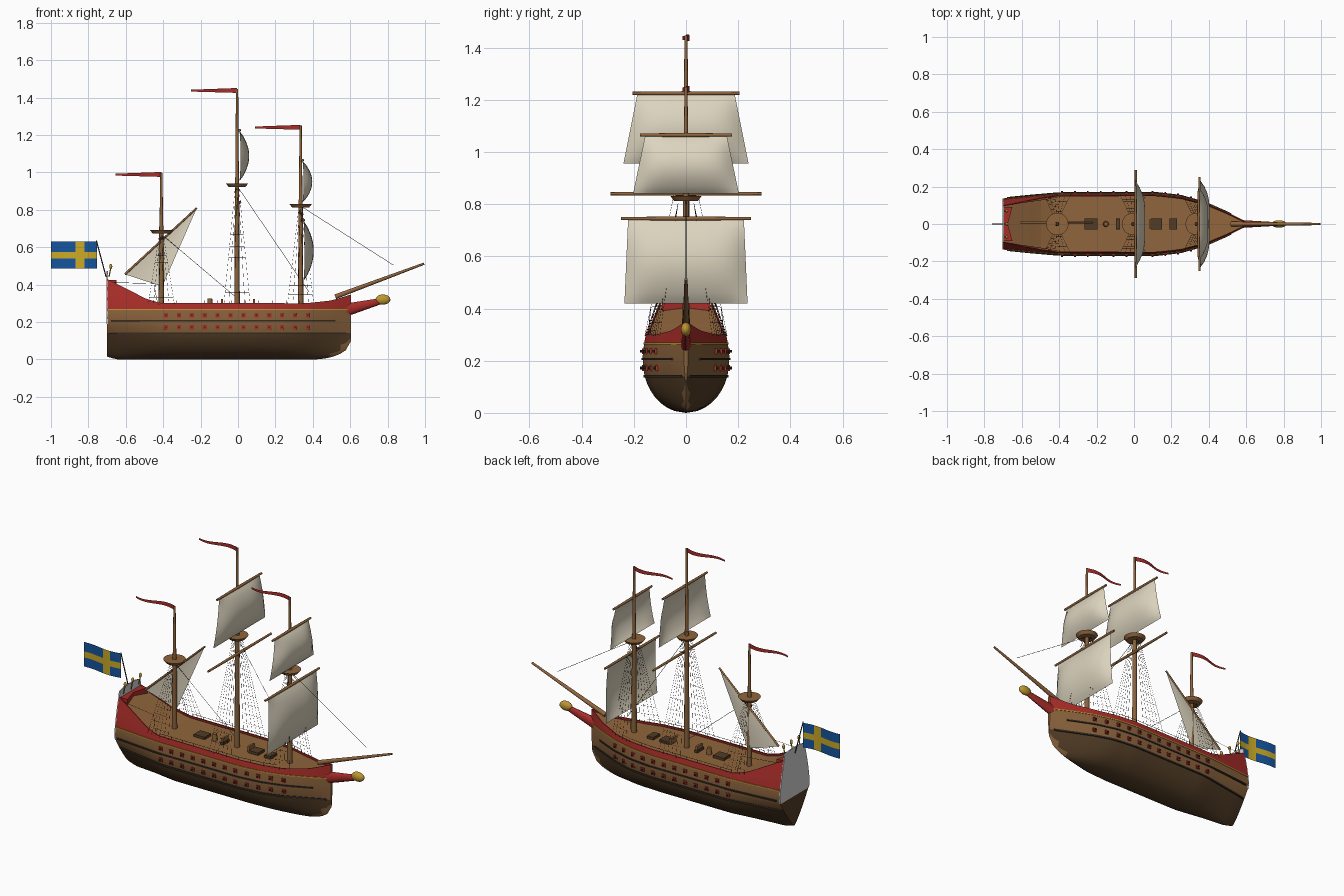
import bpy, bmesh, math
from mathutils import Vector

cube = bpy.data.objects.get("Cube")
if cube:
    bpy.data.objects.remove(cube)


def material(name, *rgb):
    m = bpy.data.materials.new(name)
    m.use_nodes = True
    m.diffuse_color = (*rgb, 1)
    m.node_tree.nodes["Principled BSDF"].inputs["Base Color"].default_value = (*rgb, 1)
    return m


HULL = material("hull brown", .25, .122, .045)
WOOD = material("spar wood", .28, .13, .046)
DARK = material("dark planking", .085, .046, .019)
RED = material("red paint", .39, .026, .022)
GOLD = material("gilding", .52, .31, .03)
SAIL = material("sail cloth", .72, .66, .52)
GREY = material("stern grey", .66, .66, .66)
ROPE = material("tarred rope", .035, .025, .017)
BLUE = material("flag blue", .008, .09, .34)
YELLOW = material("flag yellow", .6, .4, .02)


def add(name, verts, faces, mats, rule=None, smooth=None):
    me = bpy.data.meshes.new(name)
    me.from_pydata(verts, [], faces)
    for m in mats:
        me.materials.append(m)
    bm = bmesh.new()
    bm.from_mesh(me)
    bmesh.ops.recalc_face_normals(bm, faces=bm.faces)
    for f in bm.faces:
        f.smooth = smooth is not None
        if rule:
            f.material_index = rule(f.calc_center_median())
    bm.to_mesh(me)
    bm.free()
    if smooth:
        me.set_sharp_from_angle(angle=math.radians(smooth))
    ob = bpy.data.objects.new(name, me)
    bpy.context.collection.objects.link(ob)


def grid(name, rows, mats, rule=None, smooth=None, caps=False, wrap=False):
    n = len(rows[0])
    verts = [p for r in rows for p in r]
    faces = [(i*n + j, i*n + (j+1) % n, (i+1)*n + (j+1) % n, (i+1)*n + j)
             for i in range(len(rows) - 1) for j in range(n if wrap else n - 1)]
    if caps:
        faces += [tuple(range(n)), tuple(range(len(verts) - n, len(verts)))]
    add(name, verts, faces, mats, rule, smooth)


def rod(name, a, b, r1, r2, mat, sides=12, squash=1):
    a, b = Vector(a), Vector(b)
    q = (b - a).to_track_quat('Z', 'Y')
    rows = []
    for c, r in ((a, r1), (b, r2)):
        ring = []
        for k in range(sides):
            t = math.tau * k / sides
            p = c + q @ Vector((r * math.cos(t), r * math.sin(t), 0))
            ring.append((p.x, p.y * squash, p.z))
        rows.append(ring)
    grid(name, rows, [mat], smooth=40, caps=True, wrap=True)


def box(name, c, s, mat):
    rows = [[(c[0] + i*s[0]/2, c[1] + j*s[1]/2, c[2] + k*s[2]/2)
             for i, j in ((-1, -1), (1, -1), (1, 1), (-1, 1))] for k in (-1, 1)]
    grid(name, rows, [mat], caps=True, wrap=True)


def ball(name, c, s, mat):
    bpy.ops.mesh.primitive_uv_sphere_add(segments=16, ring_count=10, radius=1, location=c)
    ob = bpy.context.object
    ob.name, ob.scale = name, s
    ob.data.materials.append(mat)
    bpy.ops.object.shade_smooth()


def lines(name, paths, r, mat):
    cu = bpy.data.curves.new(name, 'CURVE')
    cu.dimensions, cu.bevel_depth, cu.bevel_resolution = '3D', r, 0
    for path in paths:
        sp = cu.splines.new('POLY')
        sp.points.add(len(path) - 1)
        for p, co in zip(sp.points, path):
            p.co = (*co, 1)
    cu.materials.append(mat)
    bpy.context.collection.objects.link(bpy.data.objects.new(name, cu))


def lerp_table(table, x):
    for (x0, v0), (x1, v1) in zip(table, table[1:]):
        if x <= x1:
            return v0 + (v1 - v0) * max(0, (x - x0) / (x1 - x0))
    return table[-1][1]


# Hull lines: beam, sheer, keel and section shape
BEAM = [(-.7, .137), (-.55, .152), (-.4, .165), (.12, .166), (.25, .151), (.38, .115),
        (.5, .062), (.57, .026), (.605, .008)]
SHEER = [(-.7, .43), (-.57, .365), (-.5, .328), (-.42, .302), (.36, .3), (.5, .315), (.605, .347)]


def sheer(x):
    return lerp_table(SHEER, x)


def keel(x):
    t = min(1, max(0, (x - .4) / .205))
    return .1 * (1 - math.sqrt(1 - t*t)) + .015 * max(0, (-.65 - x) / .05)


def half(x, z):
    k = keel(x)
    f = min(1, max(0, (z - k) / (.2 - k)))
    full = min(1, (x + .7) / .35, (.605 - x) / .3)
    shape = full * math.sqrt(1 - (1 - f)**2) + (1 - full) * f**.8
    tumble = 1 - .28 * (max(0, z - .22) / .21)**1.4
    return lerp_table(BEAM, x) * shape * tumble


def hull_colour(c):
    if c.x > .5 and abs(c.y) < .012 and c.z < .1:
        return 1
    return 0 if c.z < .139 else 1 if c.z < .264 else 2


XS = [-.7 + 1.305 * i / 45 for i in range(46)]
rows = []
for x in XS:
    k, s = keel(x), sheer(x)
    zs = [k + (.14 - k) * (i / 7)**1.5 for i in range(7)] + [.14, .18, .22, .265]
    zs += [.265 + (s - .265) * i / 3 for i in (1, 2, 3)]
    port = [(x, half(x, z), z) for z in zs]
    rows.append([(a, -b, c) for a, b, c in port[:0:-1]] + port)
grid("hull", rows, [DARK, HULL, RED], smooth=50, rule=hull_colour)
add("stem_post", rows[-1], [tuple(range(len(rows[-1])))], [HULL])
add("stern_planking", rows[0], [tuple(range(len(rows[0])))], [DARK])


# Deck inside the bulwarks, with red inner faces
def deck_z(x):
    return sheer(x) - .014


def deck_row(x):
    w = max(.002, half(x, deck_z(x)) - .005)
    return [(x, y, deck_z(x)) for y in (-w, 0, w)]


grid("deck", [deck_row(x) for x in XS], [WOOD])
for side in (-1, 1):
    grid("inner_bulwark", [[(x, side * half(x, sheer(x)), sheer(x)),
         (x, side * max(.002, half(x, sheer(x)) - .005), sheer(x)),
         (x, side * max(.002, half(x, deck_z(x)) - .005), deck_z(x))] for x in XS], [RED])


# Wales and gilded moulding that follow the sides
def moulding(name, z, h, out, mat, x0, x1):
    for side in (-1, 1):
        strip = []
        for i in range(37):
            x = x0 + (x1 - x0) * i / 36
            strip.append([(x, side * (half(x, z) + o), z + d) for o, d in
                          ((-.006, -h), (out, -h), (out, h), (-.006, h))])
        grid(name, strip, [mat], caps=True, wrap=True)


moulding("lower_wale", .14, .005, .005, ROPE, -.69, .58)
moulding("upper_wale", .206, .004, .005, ROPE, -.68, .52)
moulding("gilded_moulding", .266, .003, .003, GOLD, -.698, .6)

# Gun ports with muzzles
for side in (-1, 1):
    for i in range(12):
        x = -.385 + .069 * i
        for z in (.172, .236):
            y = half(x, z)
            box("gun_port", (x, side * y, z), (.022, .009, .022), RED)
            rod("gun_muzzle", (x, side * y, z), (x, side * (y + .012), z), .005, .005, ROPE, 8)

# Stern: grey transom with raised top, red poop wedge, lanterns
zs = [.19 + .24 * i / 8 for i in range(9)]
outline = [(half(-.7, z), z) for z in zs] + [(.095, .46), (.05, .472)]
outline += [(-y, z) for y, z in outline[::-1]]
grid("transom", [[(x, y, z) for y, z in outline] for x in (-.703, -.696)], [GREY], caps=True, wrap=True)
wedge = [(-.695, -.09), (-.65, -.092), (-.675, 0), (-.65, .092), (-.695, .09)]
grid("poop_wedge", [[(x, y, z) for x, y in wedge] for z in (.38, .425)], [RED], caps=True, wrap=True)
for y in (-.07, 0, .07):
    rod("lantern_post", (-.69, y, .44), (-.68, y, .49), .003, .003, GOLD, 8)
    ball("stern_lantern", (-.68, y, .497), (.008, .008, .014), GOLD)

# Bowsprit, beakhead and gilded figurehead
rod("bowsprit", (.52, 0, .335), (.995, 0, .512), .013, .006, WOOD)
rod("beakhead", (.54, 0, .255), (.765, 0, .312), .038, .016, RED, 12, .6)
ball("figurehead", (.775, 0, .32), (.04, .02, .027), GOLD)

# Masts, fighting tops, shrouds and pennants
MASTS = [("mizzen", -.41, .685, .998), ("main", -.005, .935, 1.447), ("fore", .335, .825, 1.25)]
for name, x, top, head in MASTS:
    rod(name + "_lower_mast", (x, 0, .25), (x, 0, top + .03), .015, .011, HULL)
    rod(name + "_top_mast", (x, 0, top), (x, 0, head), .010, .006, WOOD)
    rod(name + "_top", (x, 0, top - .012), (x, 0, top + .006), .046, .06, WOOD, 20)
    ropes = []
    for side in (-1, 1):
        shrouds = []
        for i in range(6):
            d = -.07 + .028 * i
            foot = Vector((x + d, side * (half(x + d, .3) + .004), .295))
            shrouds.append((foot, Vector((x + d * .15, side * .03, top - .02))))
        ropes += shrouds
        ropes += [[a.lerp(b, t / 10) for a, b in shrouds] for t in range(1, 9)]
    lines(name + "_shrouds", ropes, .0006, ROPE)
    pennant = []
    for i in range(17):
        t = i / 16
        h = .013 - .008 * t
        pennant.append([(x - .245 * t, .014 * math.sin(6 * t), head - .009 - .001 * t + s * h) for s in (-1, 1)])
    grid(name + "_pennant", pennant, [RED], smooth=60)

lines("stays", [[(0, 0, .92), (.38, 0, .36)], [(.335, 0, .82), (.83, 0, .505)],
                [(-.41, 0, .67), (-.02, 0, .34)]], .0011, ROPE)


# Square sails and yards
def square_sail(name, x, z0, z1, w0, w1, depth):
    rows = []
    for i in range(17):
        v = i / 16
        w = w0 + (w1 - w0) * v
        rows.append([(x + depth * math.sin(math.pi * v)**.8 * (.12 + .88 * (1 - u**4)),
                      w * u, z0 + (z1 - z0) * v) for u in (j / 8 - 1 for j in range(17))])
    grid(name, rows, [SAIL], smooth=60)


def yard(name, x, z, w):
    for side in (-1, 1):
        rod(name, (x, 0, z), (x, side * w, z), .008, .006, WOOD)


square_sail("main_topsail", .008, .955, 1.22, .24, .187, .052)
square_sail("fore_topsail", .345, .84, 1.06, .203, .157, .052)
square_sail("fore_course", .35, .42, .74, .236, .222, .055)
yard("main_topsail_yard", .008, 1.225, .205)
yard("main_yard", .01, .84, .29)
yard("fore_topsail_yard", .345, 1.065, .177)
yard("fore_yard", .35, .745, .25)

# Lateen sail on its sloping yard
peak, tack, clew = Vector((-.22, .008, .81)), Vector((-.605, .008, .455)), Vector((-.405, .008, .39))
rod("lateen_yard", tack, peak, .006, .005, WOOD)
rows = []
for i in range(11):
    a, b = tack.lerp(peak, i / 10), clew.lerp(peak, i / 10)
    rows.append([a.lerp(b, j / 8) + Vector((0, .006 * math.sin(math.pi * j / 8) * (1 - i / 10), 0))
                 for j in range(9)])
grid("lateen_sail", rows, [SAIL], smooth=60)

# Ensign with a cross, on a raked staff
rod("ensign_staff", (-.705, 0, .44), (-.757, 0, .635), .003, .003, ROPE, 8)
flag_x = [-.755 - .0128 * i for i in range(5)] + [-.82, -.845, -.87] + [-.87 - .0325 * i for i in range(1, 5)]
grid("ensign", [[(x, .008 * math.sin(22 * (x + .755)), z) for z in (.487, .54, .575, .63)] for x in flag_x],
     [BLUE, YELLOW], smooth=60,
     rule=lambda c: int(-.87 < c.x < -.82 or .54 < c.z < .575))

# Deck fittings and rails
for x, w in ((-.23, .07), (.12, .06), (.21, .04), (-.085, .02)):
    box("hatch", (x, 0, .293), (w, .06, .018), DARK)
rod("capstan", (-.15, 0, .285), (-.15, 0, .325), .016, .012, HULL)
for x in (-.085, .085):
    box("bitts", (x, 0, .305), (.012, .05, .035), WOOD)
rails = []
for side in (-1, 1):
    run = [(-.4 + .073 * i, side * (half(-.4 + .073 * i, .3) - .003), .315) for i in range(11)]
    rails += [run] + [[(x, y, .295), (x, y, .315)] for x, y, z in run]
    rails += [[(-.695, side * .1, .412), (-.45, side * .135, .405), (-.43, side * .145, .3)]]
lines("rails", rails, .0012, ROPE)
